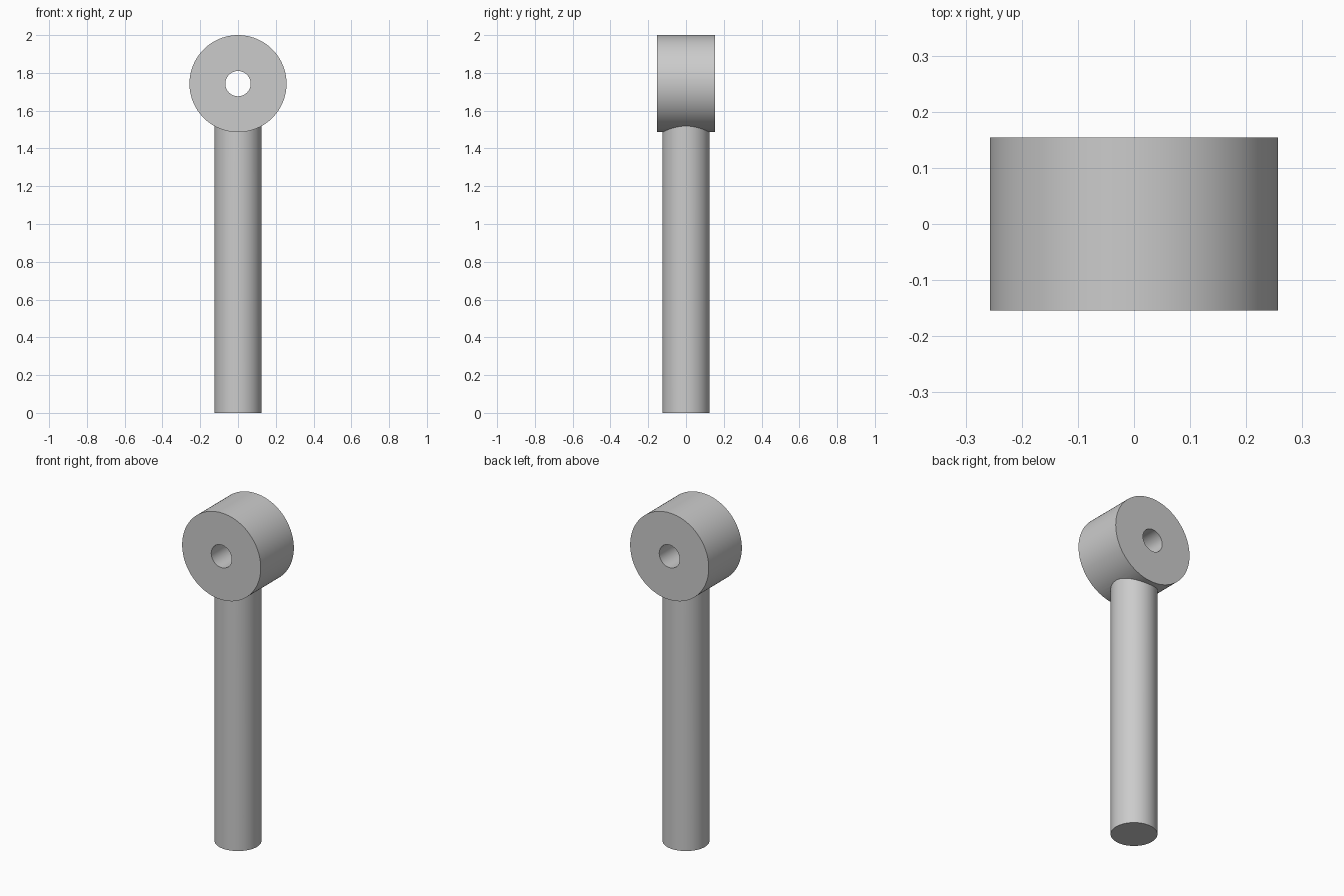
import bpy
import math

cube = bpy.data.objects.get("Cube")
if cube:
    bpy.data.objects.remove(cube, do_unlink=True)

HUB_Z, HUB_R, HUB_DEPTH = 1.743, 0.257, 0.309
BORE_R, ROD_R = 0.067, 0.125

# Material
steel = bpy.data.materials.new("light grey steel")
steel.use_nodes = True
steel.diffuse_color = (0.6, 0.6, 0.6, 1)
steel.node_tree.nodes["Principled BSDF"].inputs["Base Color"].default_value = (0.6, 0.6, 0.6, 1)


def cylinder(name, radius, depth, z, across=False, sides=96):
    bpy.ops.mesh.primitive_cylinder_add(
        vertices=sides, radius=radius, depth=depth, location=(0, 0, z),
        rotation=(math.pi / 2 if across else 0, 0, 0))
    obj = bpy.context.object
    obj.name = name
    obj.data.materials.append(steel)
    return obj


def combine(target, other, operation):
    mod = target.modifiers.new(operation.title(), 'BOOLEAN')
    mod.operation = operation
    mod.solver = 'EXACT'
    mod.object = other
    bpy.context.view_layer.objects.active = target
    bpy.ops.object.modifier_apply(modifier=mod.name)
    bpy.data.objects.remove(other, do_unlink=True)


# Round hub with its axis front to back, joined to the upright rod
eye_rod = cylinder("eye_rod", HUB_R, HUB_DEPTH, HUB_Z, across=True)
rod_top = HUB_Z - HUB_R + 0.1
combine(eye_rod, cylinder("rod", ROD_R, rod_top, rod_top / 2), 'UNION')

# Through bore
combine(eye_rod, cylinder("bore", BORE_R, HUB_DEPTH * 2, HUB_Z, across=True, sides=64), 'DIFFERENCE')

# Smooth walls with crisp rims
bpy.ops.object.select_all(action='DESELECT')
eye_rod.select_set(True)
bpy.context.view_layer.objects.active = eye_rod
bpy.ops.object.shade_smooth_by_angle(angle=math.radians(30))
